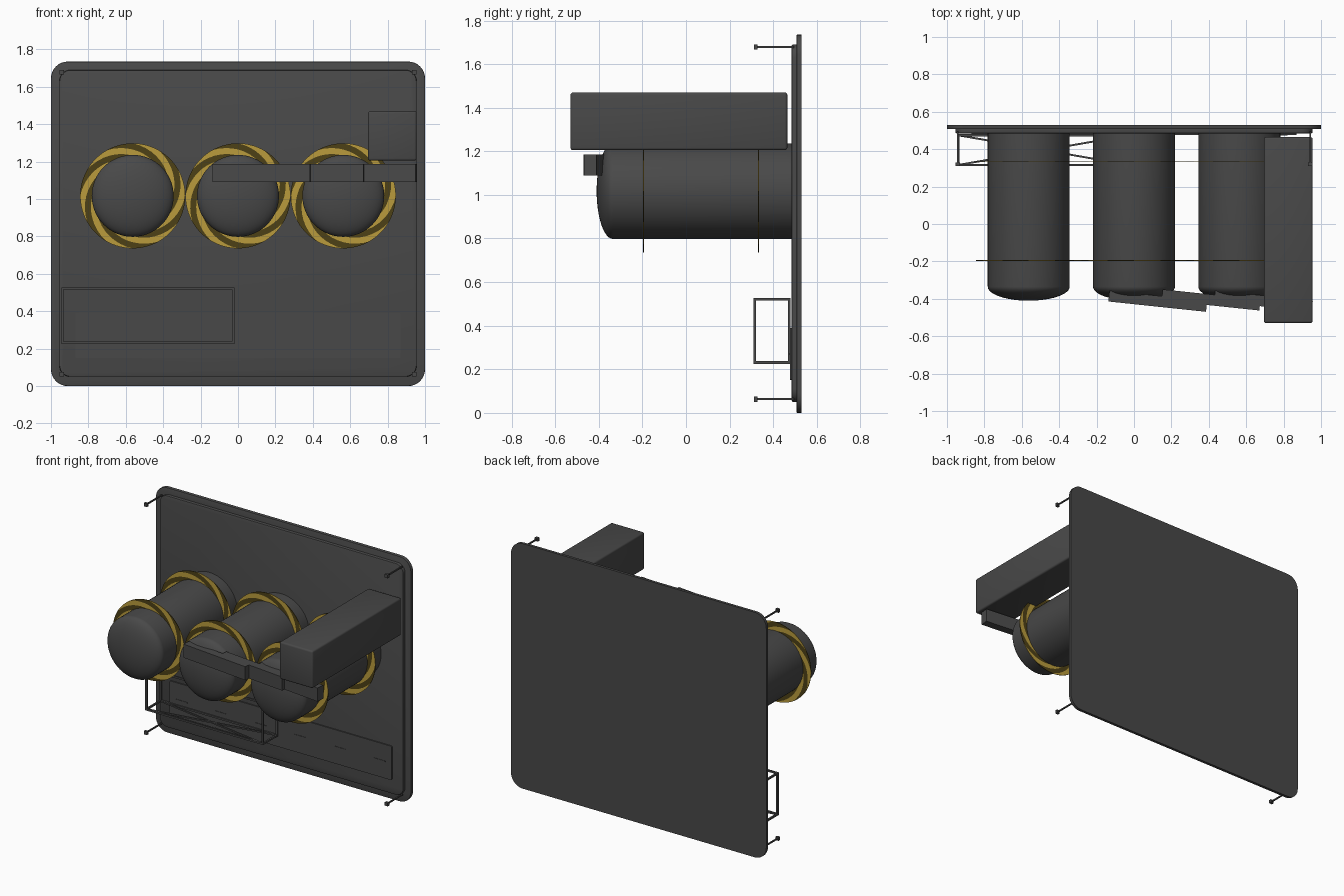
import bpy, bmesh, math
from mathutils import Vector, Matrix

if "Cube" in bpy.data.objects:
    bpy.data.objects.remove(bpy.data.objects["Cube"])


def material(name, rgb):
    m = bpy.data.materials.new(name)
    m.diffuse_color = (*rgb, 1)
    m.use_nodes = True
    m.node_tree.nodes["Principled BSDF"].inputs["Base Color"].default_value = m.diffuse_color
    return m


GREY = material("dark_grey", (0.066, 0.066, 0.066))
GOLD = material("gold", (0.49, 0.33, 0.045))
OLIVE = material("dark_olive", (0.075, 0.052, 0.008))


def finish(name, bm, mats=(GREY,), smooth=False):
    bmesh.ops.recalc_face_normals(bm, faces=bm.faces[:])
    me = bpy.data.meshes.new(name)
    bm.to_mesh(me)
    bm.free()
    ob = bpy.data.objects.new(name, me)
    bpy.context.collection.objects.link(ob)
    for m in mats:
        me.materials.append(m)
    if smooth:
        bpy.ops.object.select_all(action='DESELECT')
        ob.select_set(True)
        bpy.context.view_layer.objects.active = ob
        bpy.ops.object.shade_smooth_by_angle(angle=math.radians(35))
    return ob


def add_box(bm, lo, hi):
    lo, hi = Vector(lo), Vector(hi)
    mat = Matrix.Translation((lo + hi) / 2) @ Matrix.Diagonal((*(hi - lo), 1))
    return bmesh.ops.create_cube(bm, size=1, matrix=mat)["verts"]


def add_wire(bm, a, b, t):
    # square bar of thickness t between two points
    a, b = Vector(a), Vector(b)
    d = b - a
    up = Vector((0, 0, 1)) if abs(d.normalized().z) < 0.9 else Vector((0, 1, 0))
    z = d.normalized()
    x = up.cross(z).normalized()
    rot = Matrix((x, z.cross(x), z)).transposed().to_4x4()
    mat = Matrix.Translation((a + b) / 2) @ rot @ Matrix.Diagonal((t, t, d.length + t, 1))
    bmesh.ops.create_cube(bm, size=1, matrix=mat)


def rounded_plate(name, lo, hi, radius, rim):
    # plate facing y with round corners and a softened front rim
    bm = bmesh.new()
    add_box(bm, lo, hi)
    corner = [e for e in bm.edges
              if abs((e.verts[0].co - e.verts[1].co).normalized().y) > 0.9]
    bmesh.ops.bevel(bm, geom=corner, offset=radius, segments=8,
                    profile=0.5, affect='EDGES')
    if rim:
        front = [e for e in bm.edges if all(v.co.y < lo[1] + 1e-5 for v in e.verts)]
        bmesh.ops.bevel(bm, geom=front, offset=rim, segments=2,
                        profile=0.5, affect='EDGES')
    return finish(name, bm, smooth=True)


# back board and raised panel
rounded_plate("back_board", (-1, 0.507, 0), (1, 0.53, 1.735), 0.09, 0.004)
rounded_plate("raised_panel", (-0.955, 0.485, 0.05), (0.955, 0.507, 1.69), 0.06, 0.006)

# low strip with short slots
rounded_plate("lower_strip", (-0.87, 0.477, 0.15), (0.87, 0.486, 0.39), 0.008, 0)
bm = bmesh.new()
for i in range(6):
    x = -0.775 + 0.31 * i
    add_box(bm, (x - 0.045, 0.474, 0.266), (x + 0.045, 0.478, 0.274))
finish("strip_slots", bm)

# three domed cylinders, each with two striped rings
CZ, R = 1.017, 0.219
profile = [(R, 0.487), (R, -0.335)]
profile += [(R * math.cos(a), -0.335 - 0.075 * math.sin(a))
            for a in (math.pi / 2 * k / 12 for k in range(1, 12))]


def cylinder(name, cx, n=64):
    bm = bmesh.new()
    rings = []
    for r, y in profile:
        rings.append([bm.verts.new((cx + r * math.cos(2 * math.pi * i / n), y,
                                    CZ + r * math.sin(2 * math.pi * i / n)))
                      for i in range(n)])
    for a, b in zip(rings, rings[1:]):
        for i in range(n):
            j = (i + 1) % n
            bm.faces.new((a[i], a[j], b[j], b[i]))
    bm.faces.new(rings[0])
    tip = bm.verts.new((cx, -0.41, CZ))
    for i in range(n):
        bm.faces.new((rings[-1][i], rings[-1][(i + 1) % n], tip))
    finish(name, bm, smooth=True)


def striped_ring(name, cx, y, stripes=6, per=8, steps=8):
    # the grid is sheared so the stripes spiral from inside to outside
    bm = bmesh.new()
    n = stripes * 2 * per
    ri, ro, sweep, t = 0.215, 0.281, math.radians(60), 0.002
    layers = []
    for yy in (y - t, y + t):
        grid = []
        for s in range(steps + 1):
            f = s / steps
            r = ri + (ro - ri) * f
            grid.append([bm.verts.new((cx + r * math.cos(a), yy, CZ + r * math.sin(a)))
                         for a in (2 * math.pi * i / n + sweep * f for i in range(n))])
        layers.append(grid)
    for i in range(n):
        j = (i + 1) % n
        faces = [bm.faces.new((g[s][i], g[s][j], g[s + 1][j], g[s + 1][i]))
                 for g in layers for s in range(steps)]
        for s in (0, steps):
            faces.append(bm.faces.new((layers[0][s][i], layers[0][s][j],
                                       layers[1][s][j], layers[1][s][i])))
        for f in faces:
            f.material_index = (i // per) % 2
    finish(name, bm, (GOLD, OLIVE))


for side, cx in (("left", -0.563), ("middle", 0.0), ("right", 0.563)):
    cylinder(side + "_cylinder", cx)
    striped_ring(side + "_front_ring", cx, -0.195)
    striped_ring(side + "_rear_ring", cx, 0.333)

# long side box
bm = bmesh.new()
add_box(bm, (0.695, -0.53, 1.205), (0.955, 0.465, 1.47))
bmesh.ops.bevel(bm, geom=bm.edges[:], offset=0.012, segments=3,
                profile=0.5, affect='EDGES')
finish("side_box", bm, smooth=True)

# overlapping slanted slats in front of the cylinders
for i, (cx, cy) in enumerate(((0.127, -0.413), (0.412, -0.406), (0.692, -0.412))):
    bm = bmesh.new()
    mat = (Matrix.Translation((cx, cy, 1.138)) @ Matrix.Rotation(-0.105, 4, 'Z')
           @ Matrix.Diagonal((0.525, 0.058, 0.096, 1)))
    bmesh.ops.create_cube(bm, size=1, matrix=mat)
    finish("slat_%d" % (i + 1), bm)

# corner pins with small square heads
bm = bmesh.new()
for x in (-0.943, 0.943):
    for z in (0.063, 1.678):
        add_wire(bm, (x, 0.49, z), (x, 0.32, z), 0.009)
        add_box(bm, (x - 0.012, 0.311, z - 0.012), (x + 0.012, 0.329, z + 0.012))
finish("corner_pins", bm)

# open wire basket with a crossed floor
bm = bmesh.new()
X, Y, Z = (-0.938, -0.026), (0.316, 0.474), (0.231, 0.521)
T = 0.012
for a in (0, 1):
    for b in (0, 1):
        add_wire(bm, (X[0], Y[a], Z[b]), (X[1], Y[a], Z[b]), T)
        add_wire(bm, (X[a], Y[0], Z[b]), (X[a], Y[1], Z[b]), T)
        add_wire(bm, (X[a], Y[b], Z[0]), (X[a], Y[b], Z[1]), T)
add_wire(bm, (X[0], Y[0], Z[0]), (X[1], Y[1], Z[0]), 0.01)
add_wire(bm, (X[0], Y[1], Z[0]), (X[1], Y[0], Z[0]), 0.01)
finish("wire_basket", bm)
